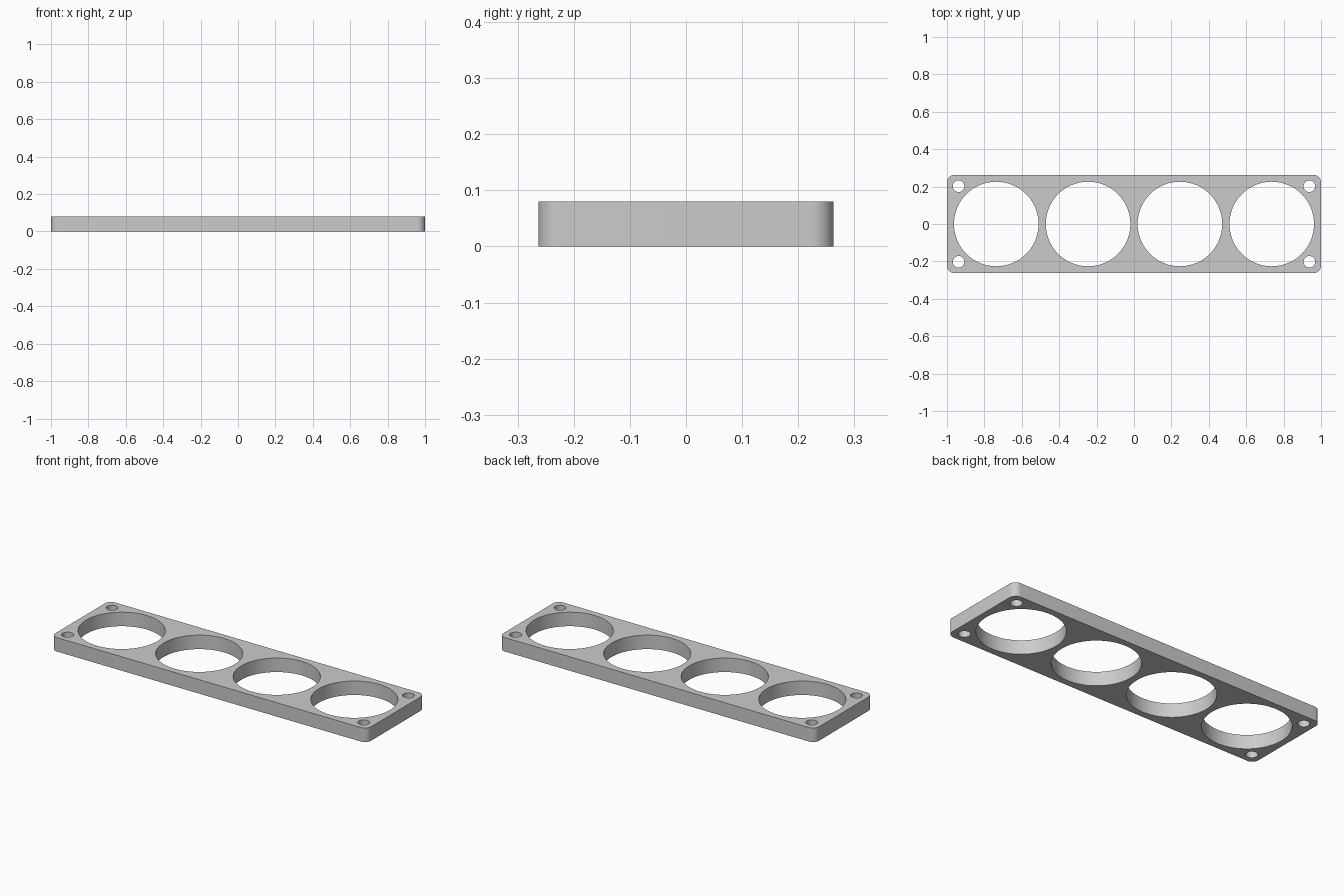
import bpy, bmesh
from math import cos, sin, pi, radians

cube = bpy.data.objects.get("Cube")
if cube:
    bpy.data.objects.remove(cube, do_unlink=True)

LENGTH, WIDTH, HEIGHT = 2.0, 0.526, 0.08
CORNER_R = 0.04
BIG_R, BIG_SPACING = 0.226, 0.491
SCREW_R, SCREW_X, SCREW_Y = 0.031, 0.938, 0.202


def arc(cx, cy, r, start, sweep, steps):
    return [(cx + r * cos(start + sweep * i / steps),
             cy + r * sin(start + sweep * i / steps)) for i in range(steps + 1)]


def circle(cx, cy, r, sides):
    return arc(cx, cy, r, 0, 2 * pi, sides)[:-1]


def rounded_rectangle(length, width, r):
    x, y = length / 2 - r, width / 2 - r
    points = []
    for i, (sx, sy) in enumerate([(1, 1), (-1, 1), (-1, -1), (1, -1)]):
        points += arc(sx * x, sy * y, r, i * pi / 2, pi / 2, 12)
    return points


# Plate outline, four large openings in a row and a screw hole in each corner
outlines = [rounded_rectangle(LENGTH, WIDTH, CORNER_R)]
outlines += [circle((i - 1.5) * BIG_SPACING, 0, BIG_R, 96) for i in range(4)]
outlines += [circle(sx * SCREW_X, sy * SCREW_Y, SCREW_R, 40)
             for sx in (-1, 1) for sy in (-1, 1)]

profile = bpy.data.curves.new("plate_profile", "CURVE")
profile.dimensions = "2D"
profile.fill_mode = "BOTH"
profile.extrude = HEIGHT / 2
for outline in outlines:
    spline = profile.splines.new("POLY")
    spline.points.add(len(outline) - 1)
    for point, (x, y) in zip(spline.points, outline):
        point.co = (x, y, 0, 1)
    spline.use_cyclic_u = True

# Turn the extruded profile into one welded mesh standing on the ground
source = bpy.data.objects.new("plate_profile", profile)
bpy.context.collection.objects.link(source)
bpy.context.view_layer.update()
evaluated = source.evaluated_get(bpy.context.evaluated_depsgraph_get())
mesh = bpy.data.meshes.new_from_object(evaluated)
bpy.data.objects.remove(source, do_unlink=True)
bpy.data.curves.remove(profile)

bm = bmesh.new()
bm.from_mesh(mesh)
bmesh.ops.remove_doubles(bm, verts=bm.verts, dist=0.0001)
bmesh.ops.translate(bm, verts=bm.verts, vec=(0, 0, HEIGHT / 2))
bmesh.ops.recalc_face_normals(bm, faces=bm.faces)
bm.to_mesh(mesh)
bm.free()
mesh.name = "mounting_plate"

# Plain grey material
grey = bpy.data.materials.new("grey")
grey.use_nodes = True
colour = (0.6, 0.6, 0.6, 1)
grey.diffuse_color = colour
grey.node_tree.nodes["Principled BSDF"].inputs["Base Color"].default_value = colour
mesh.materials.clear()
mesh.materials.append(grey)

plate = bpy.data.objects.new("mounting_plate", mesh)
bpy.context.collection.objects.link(plate)
bpy.context.view_layer.objects.active = plate
plate.select_set(True)
bpy.ops.object.shade_smooth_by_angle(angle=radians(30))
